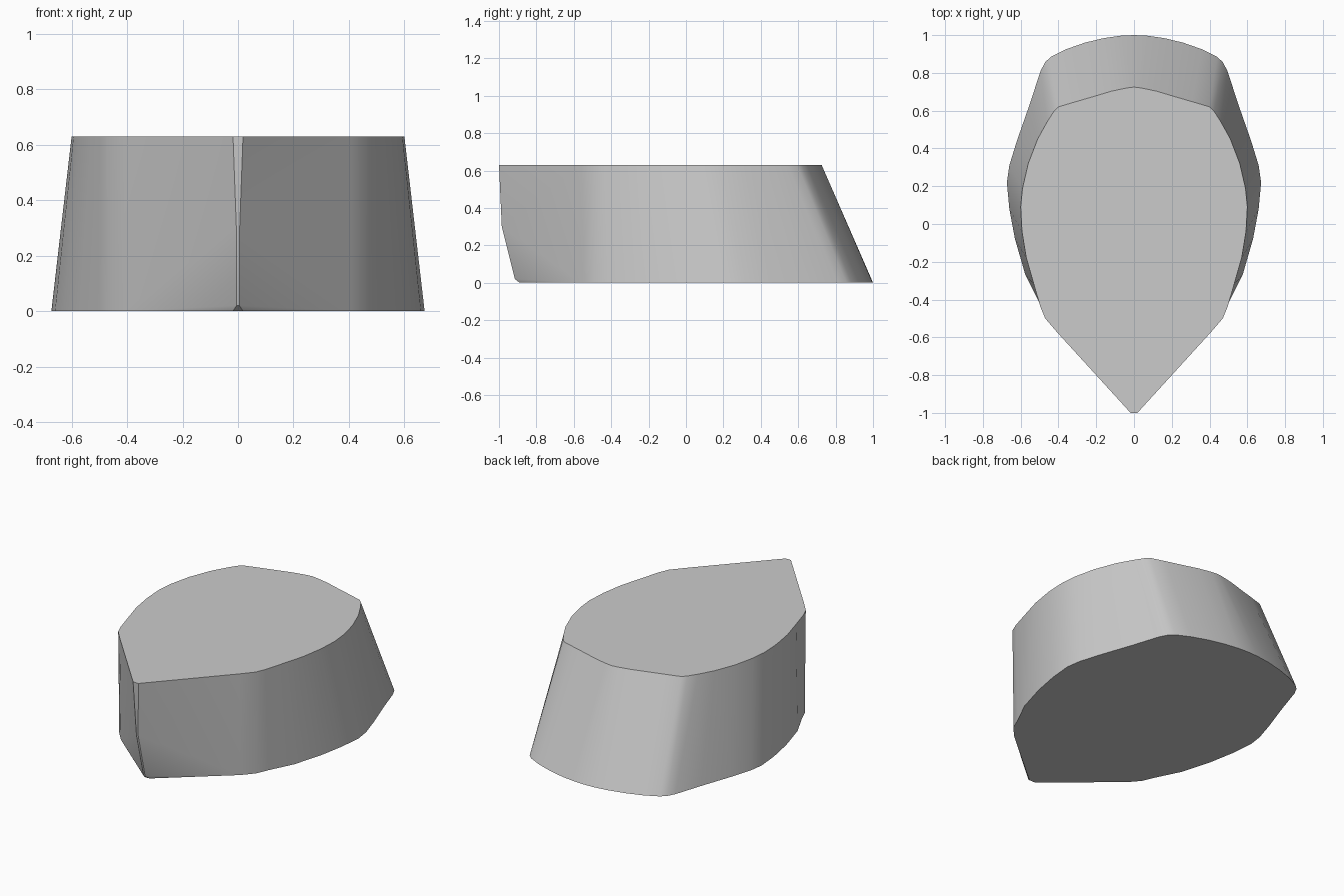
import bpy, bmesh

if "Cube" in bpy.data.objects:
    bpy.data.objects.remove(bpy.data.objects["Cube"])

H = 0.63
# Half outlines from stern to the start of the straight bow, paired point by point
deck = [(0, 0.725), (0.04, 0.72), (0.12, 0.703), (0.22, 0.673), (0.31, 0.647),
        (0.40, 0.62), (0.425, 0.595), (0.46, 0.54), (0.51, 0.45), (0.56, 0.32),
        (0.59, 0.19), (0.60, 0.09), (0.593, -0.04), (0.57, -0.18), (0.53, -0.32),
        (0.495, -0.44), (0.47, -0.50), (0.41, -0.57)]
keel = [(0, 1.0), (0.07, 0.997), (0.16, 0.984), (0.26, 0.96), (0.36, 0.925),
        (0.44, 0.885), (0.47, 0.857), (0.495, 0.81), (0.55, 0.64), (0.62, 0.44),
        (0.66, 0.31), (0.673, 0.22), (0.66, 0.08), (0.63, -0.08), (0.575, -0.27),
        (0.50, -0.42), (0.47, -0.49), (0.41, -0.56)]
# Stem of the bow from top to bottom: half width, y, z
stem = [(0.018, -1.0, H), (0.006, -0.985, 0.30), (0.005, -0.915, 0.02), (0.018, -0.89, 0)]

bm = bmesh.new()
top = [bm.verts.new((x, y, H)) for x, y in deck]
bot = [bm.verts.new((x, y, 0)) for x, y in keel]
edge = [bm.verts.new(p) for p in stem]
mid = [bm.verts.new((0, y, z)) for _, y, z in stem]

# Sides and stern
for i in range(len(top) - 1):
    bm.faces.new((top[i], top[i + 1], bot[i + 1], bot[i]))
# Bow cheeks
bm.faces.new((top[-1], edge[0], edge[1]))
bm.faces.new((top[-1], edge[1], bot[-1]))
bm.faces.new((bot[-1], edge[1], edge[2]))
bm.faces.new((bot[-1], edge[2], edge[3]))
# Narrow stem strip
for i in range(3):
    bm.faces.new((edge[i], mid[i], mid[i + 1], edge[i + 1]))
# Flat deck and bottom
bm.faces.new(top + [edge[0], mid[0]])
bm.faces.new(bot + [edge[3], mid[3]])

# Mirror to the other side
bmesh.ops.mirror(bm, geom=bm.verts[:] + bm.edges[:] + bm.faces[:],
                 axis='X', merge_dist=0.0005)
bmesh.ops.remove_doubles(bm, verts=bm.verts[:], dist=0.0005)
bmesh.ops.recalc_face_normals(bm, faces=bm.faces[:])

# Merge each cap into a single flat face
seam = [e for e in bm.edges if len(e.link_faces) == 2
        and all(abs(f.normal.z) > 0.99 for f in e.link_faces)]
bmesh.ops.dissolve_edges(bm, edges=seam, use_verts=False)

mesh = bpy.data.meshes.new("hull")
bm.to_mesh(mesh)
bm.free()
hull = bpy.data.objects.new("hull", mesh)
bpy.context.collection.objects.link(hull)
bpy.context.view_layer.objects.active = hull
hull.select_set(True)
bpy.ops.object.shade_smooth_by_angle(angle=0.52)
